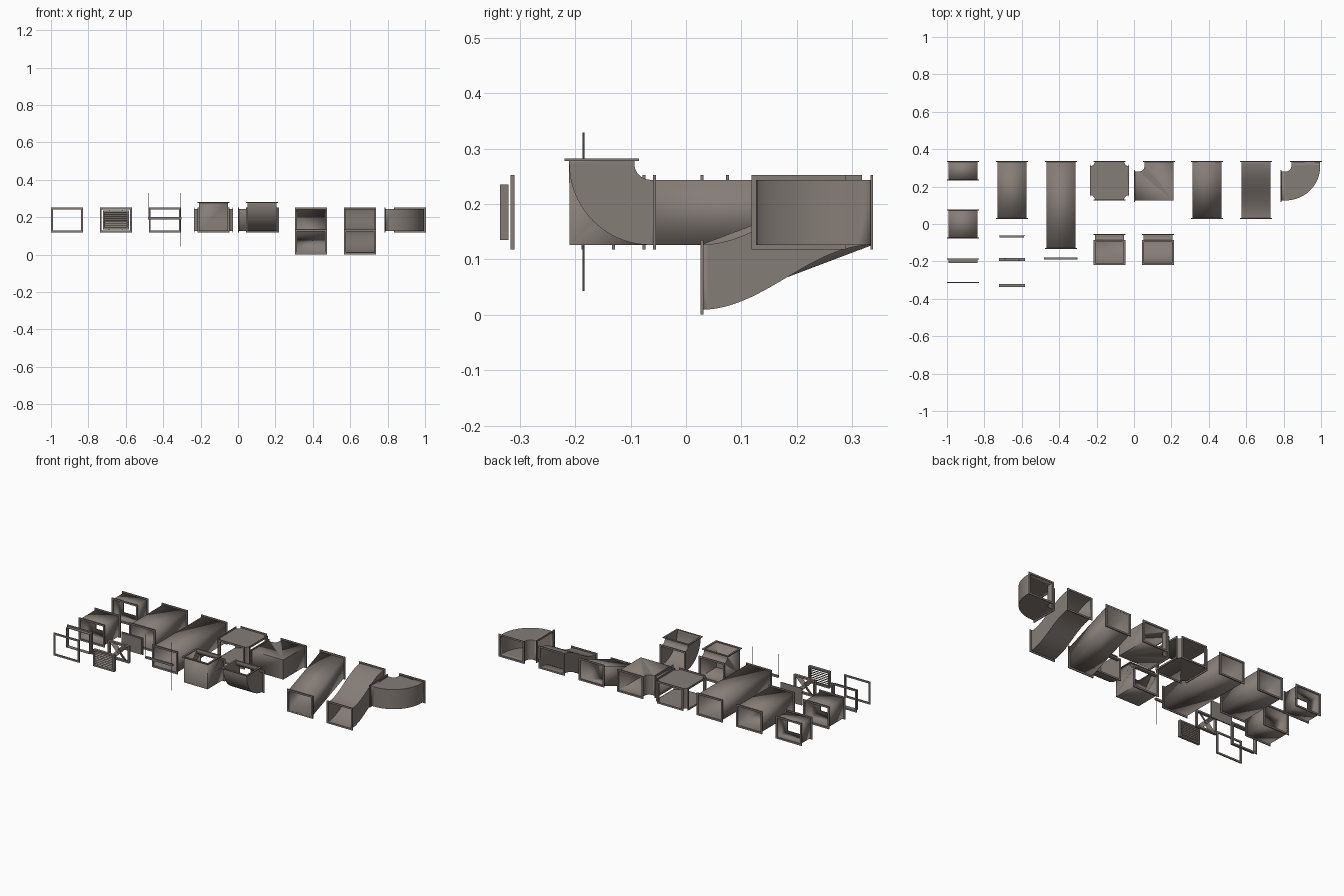
import bpy, bmesh, math
from mathutils import Matrix, Vector

cube = bpy.data.objects.get("Cube")
if cube:
    bpy.data.objects.remove(cube)

W, H, ZC, LIP = 0.153, 0.116, 0.185, 0.009   # duct width, height, axis height, flange lip
BACK = 0.337                                 # rear end shared by the back row

steel = bpy.data.materials.new("warm_grey_steel")
steel.use_nodes = True
colour = (0.235, 0.205, 0.185, 1)
steel.diffuse_color = colour
steel.node_tree.nodes["Principled BSDF"].inputs["Base Color"].default_value = colour


def finish(name, bm, smooth=False):
    bmesh.ops.recalc_face_normals(bm, faces=bm.faces)
    mesh = bpy.data.meshes.new(name)
    bm.to_mesh(mesh)
    bm.free()
    mesh.materials.append(steel)
    ob = bpy.data.objects.new(name, mesh)
    bpy.context.collection.objects.link(ob)
    if smooth:
        bpy.ops.object.select_all(action='DESELECT')
        ob.select_set(True)
        bpy.context.view_layer.objects.active = ob
        bpy.ops.object.shade_smooth_by_angle(angle=math.radians(35))
    return ob


def shell(name, outline, gaps, place, depth):
    """Thin-walled duct: extruded outline whose listed edges stay open."""
    bm = bmesh.new()
    low = [bm.verts.new(place(u, v, -depth / 2)) for u, v in outline]
    top = [bm.verts.new(place(u, v, depth / 2)) for u, v in outline]
    bm.faces.new(low)
    bm.faces.new(top)
    n = len(outline)
    for i in range(n):
        if i not in gaps:
            j = (i + 1) % n
            bm.faces.new((low[i], low[j], top[j], top[i]))
    ob = finish(name, bm, True)
    wall = ob.modifiers.new("wall", 'SOLIDIFY')
    wall.thickness = 0.002
    wall.offset = 0


def ring(name, centre, axis='Y', w=W, h=H, lip=LIP, inset=0.001, depth=0.005):
    """Rectangular flange around an opening that faces along the axis."""
    turn = {'Y': Matrix(), 'X': Matrix.Rotation(math.pi / 2, 4, 'Z'),
            'Z': Matrix.Rotation(math.pi / 2, 4, 'X')}[axis]
    bm = bmesh.new()
    loops = []
    for grow, y in ((lip, -1), (lip, 1), (-inset, 1), (-inset, -1)):
        a, b = w / 2 + grow, h / 2 + grow
        loops.append([bm.verts.new(Vector(centre) + turn @ Vector((sx * a, y * depth / 2, sz * b)))
                      for sx, sz in ((-1, -1), (1, -1), (1, 1), (-1, 1))])
    for k in range(4):
        p, q = loops[k], loops[(k + 1) % 4]
        for i in range(4):
            j = (i + 1) % 4
            bm.faces.new((p[i], p[j], q[j], q[i]))
    return finish(name, bm)


def box(name, centre, size, tilt=None):
    bm = bmesh.new()
    m = Matrix.Translation(centre) @ (tilt or Matrix()) @ Matrix.Diagonal((*size, 1))
    bmesh.ops.create_cube(bm, size=1, matrix=m)
    return finish(name, bm)


def rod(name, centre, radius, length, axis='Z'):
    bm = bmesh.new()
    m = Matrix.Translation(centre)
    if axis == 'Y':
        m = m @ Matrix.Rotation(math.pi / 2, 4, 'X')
    bmesh.ops.create_cone(bm, cap_ends=True, segments=12, radius1=radius, radius2=radius,
                          depth=length, matrix=m)
    return finish(name, bm, True)


def arc(cu, cv, r, a0, a1, n=12):
    return [(cu + r * math.cos(math.radians(a0 + (a1 - a0) * i / n)),
             cv + r * math.sin(math.radians(a0 + (a1 - a0) * i / n))) for i in range(n + 1)]


# Straight ducts of four lengths
def straight(name, x, y0, y1):
    outline = [(x - W / 2, y0), (x + W / 2, y0), (x + W / 2, y1), (x - W / 2, y1)]
    shell(name, outline, (0, 2), lambda u, v, d: (u, v, ZC + d), H)
    ring(name + "_front_flange", (x, y0 + 0.002, ZC))
    ring(name + "_back_flange", (x, y1 - 0.002, ZC))


straight("short_duct", -0.914, 0.234, BACK)
straight("half_duct", -0.914, -0.078, 0.077)
straight("medium_duct", -0.653, 0.027, BACK)
straight("long_duct", -0.391, -0.133, BACK)


# Offset ducts, one slanted and one with a smooth bend
def offset(name, x, steps, ease):
    y0, drop = 0.027, 0.117
    base = []
    for i in range(steps + 1):
        t = i / steps
        rise = (1 - math.cos(math.pi * t)) / 2 if ease else t
        base.append((y0 + (BACK - y0) * t, ZC - H / 2 - drop + drop * rise))
    outline = base + [(y, z + H) for y, z in reversed(base)]
    shell(name, outline, (steps, 2 * steps + 1), lambda u, v, d: (x + d, u, v), W)
    ring(name + "_front_flange", (x, y0 + 0.002, ZC - drop))
    ring(name + "_back_flange", (x, BACK - 0.002, ZC))


offset("slanted_offset", 0.39, 1, False)
offset("curved_offset", 0.653, 24, True)


# Elbows, square or rounded on the outside
def elbow_outline(size, w, rounded, r=0.03):
    s = size - w - r
    outer = arc(s, size - s, w + r, -90, 0, 20) if rounded else [(size, 0)]
    inner = arc(s, size - s, r, 0, -90)
    pts = [(0, 0)] + outer + [(size, size), (size - w, size)] + inner + [(0, w)]
    return pts, (len(outer) + 1, len(pts) - 1)


def flat_elbow(name, x0, rounded):
    size, y0 = 0.21, BACK - 0.21
    pts, gaps = elbow_outline(size, W, rounded)
    shell(name, pts, gaps, lambda u, v, d: (x0 + u, y0 + v, ZC + d), H)
    ring(name + "_side_flange", (x0 + 0.002, y0 + W / 2, ZC), 'X')
    ring(name + "_back_flange", (x0 + size - W / 2, BACK - 0.002, ZC))


def upright_elbow(name, x, rounded):
    size, y0, z0 = 0.155, -0.21, ZC - H / 2
    pts, gaps = elbow_outline(size, H, rounded)
    shell(name, pts, gaps, lambda u, v, d: (x + d, y0 + size - u, z0 + v), W)
    ring(name + "_back_flange", (x, y0 + size - 0.002, ZC))
    ring(name + "_top_flange", (x, y0 + H / 2, z0 + size - 0.002), 'Z')


flat_elbow("square_elbow", 0.0, False)
flat_elbow("round_elbow", 0.785, True)
upright_elbow("square_riser", -0.131, False)
upright_elbow("round_riser", 0.128, True)

# Four-way junction
cx, half = -0.131, 0.105
cy, r = BACK - half, half - W / 2
cross, gaps = [], []
for k in range(4):
    corner = arc(half, half, r, 270, 180, 8)
    turn = Matrix.Rotation(k * math.pi / 2, 2)
    cross += [tuple(turn @ Vector(p)) for p in corner]
    gaps.append(len(cross) - 1)
shell("junction", cross, gaps, lambda u, v, d: (cx + u, cy + v, ZC + d), H)
for s, side in ((-1, "near"), (1, "far")):
    e = s * (half - 0.002)
    ring("junction_%s_y_flange" % side, (cx, cy + e, ZC))
    ring("junction_%s_x_flange" % side, (cx + e, cy, ZC), 'X')

# Loose collar and loose flange
ring("collar", (-0.914, -0.196, ZC), lip=0.001, depth=0.024)
ring("collar_flange", (-0.914, -0.186, ZC))
ring("loose_flange", (-0.914, -0.313, ZC), depth=0.007)

# Closing cap
vx, vw, vh = -0.653, 0.122, 0.084
box("end_cap", (vx, -0.067, ZC), (vw + 0.01, 0.012, vh + 0.01))
box("end_cap_rim", (vx, -0.063, ZC), (vw + 0.018, 0.004, vh + 0.018))

# Fan insert
ring("fan_frame", (vx, -0.19, ZC), w=vw, h=vh, depth=0.016)
rod("fan_hub", (vx, -0.19, ZC), 0.011, 0.014, 'Y')
for k in range(4):
    spin = Matrix.Rotation(math.radians(45 + 90 * k), 4, 'Y')
    blade = spin @ Matrix.Translation((0.036, 0, 0)) @ Matrix.Rotation(math.radians(25), 4, 'X')
    box("fan_blade", (vx, -0.19, ZC), (1, 1, 1), blade @ Matrix.Diagonal((0.056, 0.002, 0.026, 1)))

# Louvred vent
ring("vent_frame", (vx, -0.328, ZC), w=vw, h=vh, lip=0.008, depth=0.016)
slats = 8
for i in range(slats):
    z = ZC - vh / 2 + vh * (i + 0.5) / slats
    box("vent_slat", (vx, -0.328, z), (vw, 0.018, 0.0015), Matrix.Rotation(math.radians(40), 4, 'X'))

# Hanger: crossbar with threaded rods
box("hanger_bar", (-0.391, -0.185, 0.195), (0.18, 0.01, 0.012))
rod("hanger_left_rod", (-0.309, -0.185, 0.186), 0.0015, 0.286)
rod("hanger_right_rod", (-0.479, -0.185, 0.262), 0.0015, 0.134)
